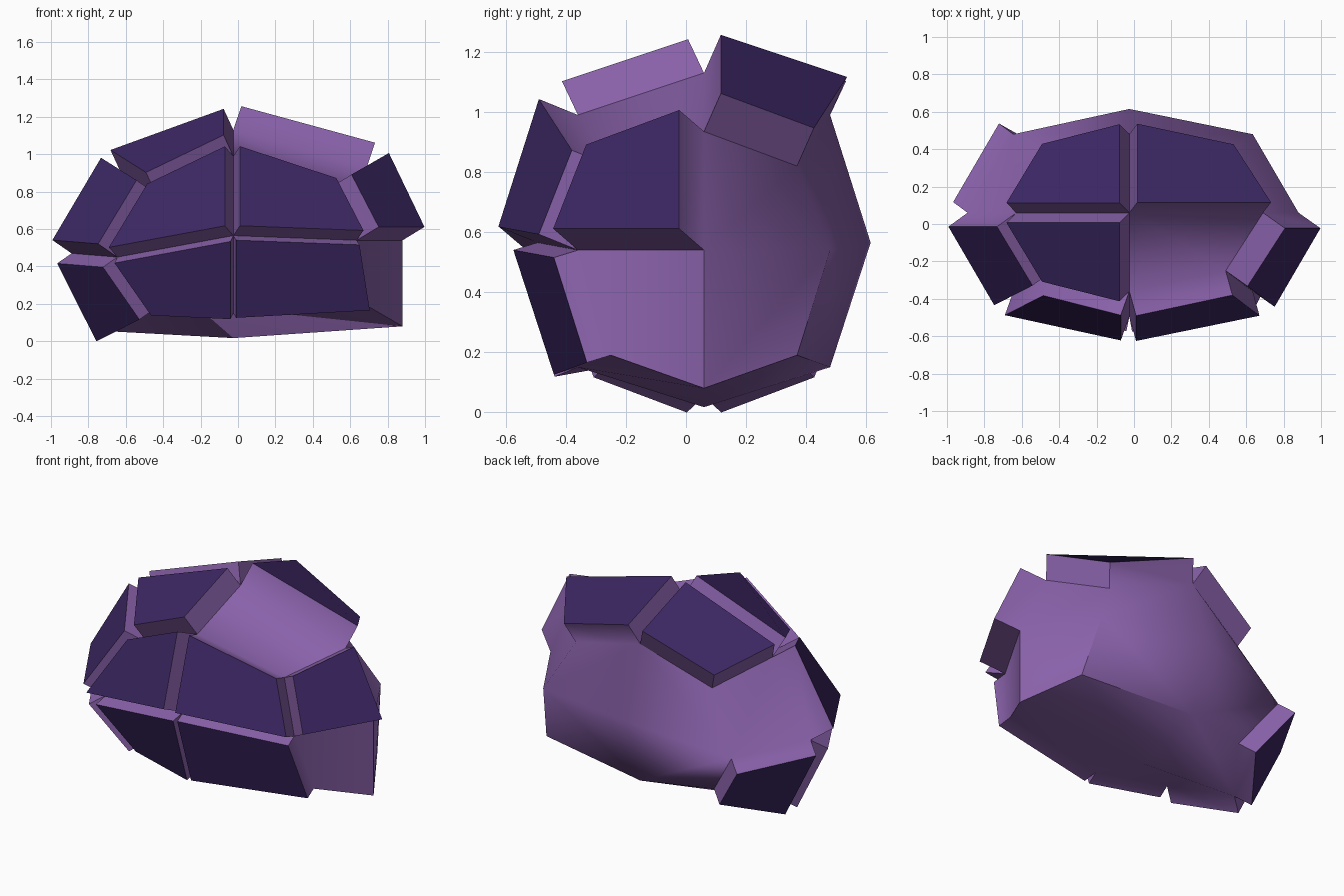
import bpy, bmesh, math

if "Cube" in bpy.data.objects:
    bpy.data.objects.remove(bpy.data.objects["Cube"])

def material(name, colour):
    m = bpy.data.materials.new(name)
    m.diffuse_color = (*colour, 1)
    m.use_nodes = True
    m.node_tree.nodes["Principled BSDF"].inputs["Base Color"].default_value = m.diffuse_color
    return m

# Faceted shell: a middle ring in the plane y = 0.06, an inner ring and a front pole, mirrored to the back
MID_Y = 0.06
middle = [(-.025, 1.13), (.69, .935), (.88, .54), (.88, .08),
          (-.025, .017), (-.68, .053), (-.89, .47), (-.63, .91)]
inner = [(-.025, -.36, .99), (.49, -.25, .82), (.635, -.36, .54), (.69, -.25, .19),
         (-.025, -.36, .15), (-.45, -.25, .17), (-.645, -.36, .45), (-.44, -.255, .79)]
pole = (-.025, -.495, .565)

# Raised plate heights, by sector index
front_caps = {0: .145, 1: .085, 2: .085, 3: .145}
front_sides = {1: .16, 5: .11, 6: .145, 7: .135}
back_sides = {0: .145, 5: .11, 7: .135}

bm = bmesh.new()
ring = [bm.verts.new((x, MID_Y, z)) for x, z in middle]
plates = []

def half(mirrored, caps, sides):
    def vert(p):
        return bm.verts.new((p[0], 2 * MID_Y - p[1] if mirrored else p[1], p[2]))
    ins = [vert(p) for p in inner]
    tip = vert(pole)

    def quad(vs, height):
        f = bm.faces.new(vs[::-1] if mirrored else vs)
        if height:
            plates.append((f, height))
    for k in range(4):
        quad([tip, ins[(2 * k + 2) % 8], ins[2 * k + 1], ins[2 * k]], caps.get(k))
    for i in range(8):
        j = (i + 1) % 8
        quad([ring[i], ins[i], ins[j], ring[j]], sides.get(i))

half(False, front_caps, front_sides)
half(True, {}, back_sides)
bmesh.ops.recalc_face_normals(bm, faces=bm.faces[:])
bm.normal_update()

# Raise each plate along its own normal
for face, height in plates:
    offset = face.normal * height
    top = bmesh.ops.extrude_discrete_faces(bm, faces=[face])["faces"][0]
    bmesh.ops.translate(bm, verts=top.verts[:], vec=offset)
    top.material_index = 1

mesh = bpy.data.meshes.new("plated_shell")
bm.to_mesh(mesh)
bm.free()
mesh.materials.append(material("shell_purple", (.25, .12, .40)))
mesh.materials.append(material("plate_indigo", (.045, .02, .125)))
shell = bpy.data.objects.new("plated_shell", mesh)
bpy.context.collection.objects.link(shell)

# Rounded core, crisp plate edges
bpy.context.view_layer.objects.active = shell
shell.select_set(True)
bpy.ops.object.shade_smooth_by_angle(angle=math.radians(50))
